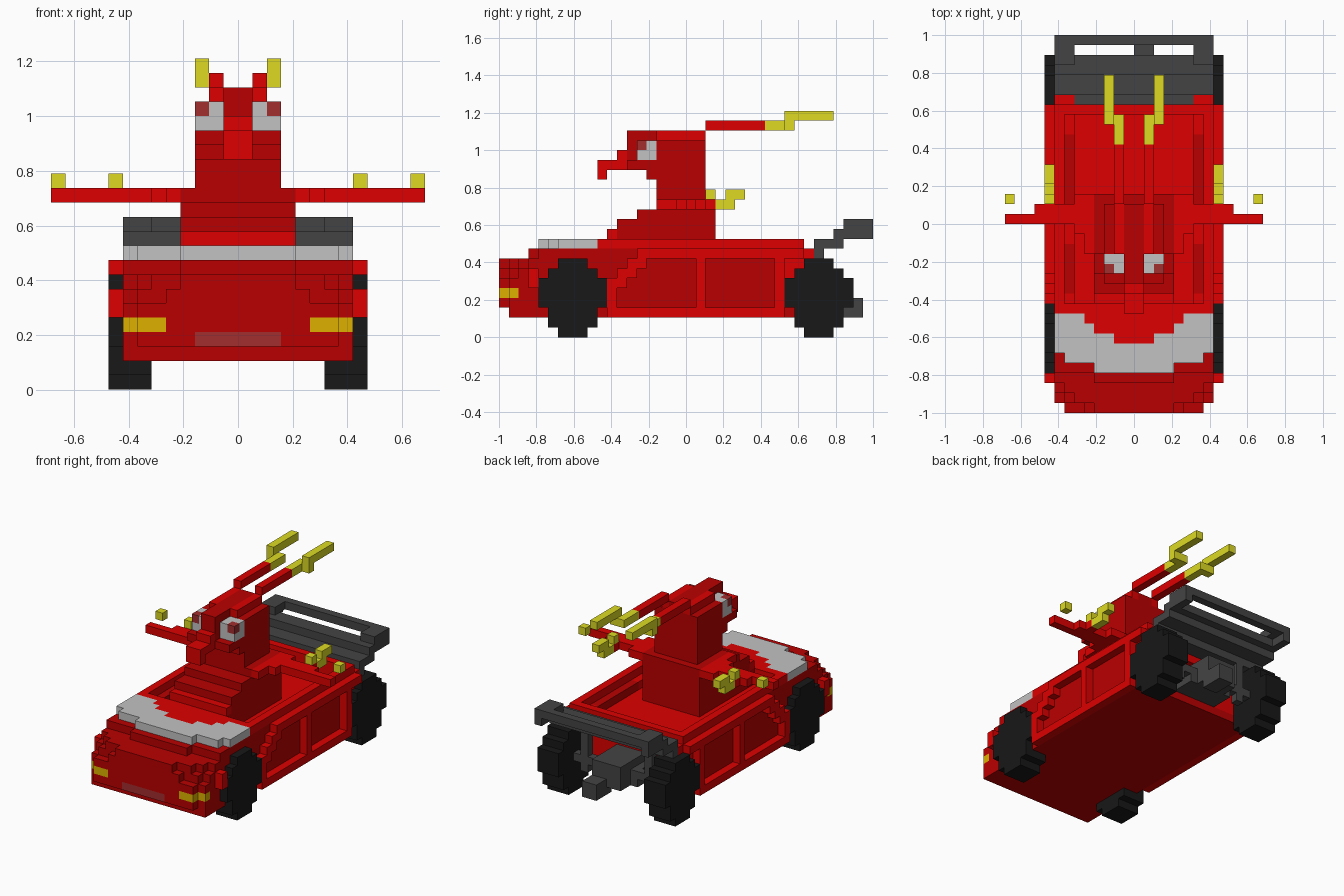
import bpy
import bmesh
from mathutils import Vector

UNIT = 2 / 38  # edge length of one block

if "Cube" in bpy.data.objects:
    bpy.data.objects.remove(bpy.data.objects["Cube"], do_unlink=True)


def linear(byte):
    c = byte / 255
    return c / 12.92 if c <= 0.04045 else ((c + 0.055) / 1.055) ** 2.4


def make_material(name, hex_code):
    rgba = [linear(b) for b in bytes.fromhex(hex_code)] + [1.0]
    mat = bpy.data.materials.new(name)
    mat.use_nodes = True
    mat.diffuse_color = rgba
    mat.node_tree.nodes["Principled BSDF"].inputs["Base Color"].default_value = rgba
    return mat


MATERIALS = {name: make_material(name, code) for name, code in (
    ("bright red", "DD0000"), ("dark red", "BA0000"), ("tyre black", "181818"),
    ("dark grey", "444444"), ("light grey", "C2C2C2"), ("yellow", "DDDA24"),
    ("amber", "DDB000"), ("dull maroon", "A32E2E"))}

blocks = {}  # cell -> (part, colour)


def box(part, colour, x, y, z, mirror=True):
    """Fill a range of blocks, on both sides by default; no part means carve."""
    for i in range(*x):
        for j in range(*y):
            for k in range(*z):
                for cell in {(i, j, k), (-1 - i if mirror else i, j, k)}:
                    if part:
                        blocks[cell] = (part, colour)
                    else:
                        blocks.pop(cell, None)


def carve(x, y, z):
    box(None, None, x, y, z)


# car body with a dark nose and underside
box("car_body", "bright red", (0, 8), (-9, 11), (2, 10))
box("car_body", "dark red", (0, 8), (-18, -8), (2, 8))
box("car_body", "dark red", (0, 8), (-15, -7), (8, 9))
box("car_body", "dark red", (0, 4), (-16, -15), (8, 9))
box("car_body", "dark red", (0, 8), (-18, 11), (2, 3))
box("car_body", "dark red", (7, 8), (-8, 9), (3, 9))
box("car_body", "dark red", (0, 7), (-19, -18), (3, 6))
box("car_body", "dark red", (0, 5), (-19, -18), (6, 7))
box("car_body", "dark red", (0, 4), (-19, -18), (7, 8))
box("car_body", "bright red", (0, 8), (11, 12), (7, 10))
box("car_body", "bright red", (0, 5), (-12, -8), (9, 10))

# bonnet corners stepping back with height
carve((7, 8), (-18, -17), (6, 7))
carve((6, 8), (-18, -17), (7, 8))
carve((7, 8), (-17, -16), (7, 8))

# open cockpit with inner ledges
carve((0, 7), (-8, 11), (8, 10))
box("cockpit_ledge", "bright red", (6, 7), (-8, 11), (8, 9))
box("cockpit_ledge", "dark red", (6, 7), (-7, -2), (8, 9))
box("cockpit_ledge", "dark red", (6, 7), (1, 9), (8, 9))

# raised door frames with recessed panels
box("door_frame", "bright red", (8, 9), (-8, 10), (2, 3))
box("door_frame", "bright red", (8, 9), (-5, 12), (8, 9))
box("door_frame", "bright red", (8, 9), (1, 2), (3, 8))
box("door_frame", "bright red", (8, 9), (9, 10), (3, 8))
box("door_frame", "bright red", (8, 9), (-8, -7), (3, 5))
for step in range(3):
    box("door_frame", "bright red", (8, 9), (step - 8, step - 6), (step + 5, step + 6))
box("front_fender", "bright red", (8, 9), (-16, -15), (5, 7))

# windscreen band, curving back towards the sides
box("windscreen", "light grey", (0, 2), (-15, -12), (9, 10))
box("windscreen", "light grey", (2, 4), (-15, -11), (9, 10))
box("windscreen", "light grey", (4, 5), (-14, -10), (9, 10))
box("windscreen", "light grey", (5, 7), (-14, -9), (9, 10))
box("windscreen", "light grey", (7, 8), (-13, -9), (9, 10))

# headlights and grille
box("headlight", "amber", (5, 7), (-19, -18), (4, 5))
box("headlight", "amber", (7, 8), (-18, -17), (4, 5))
box("grille", "dull maroon", (0, 3), (-19, -18), (3, 4))

# engine, offset exhaust and axle in the open tail
box("engine", "dark grey", (0, 2), (11, 16), (3, 6))
box("engine", "dark grey", (2, 3), (11, 14), (3, 5))
box("engine_strut", "dark grey", (4, 5), (13, 14), (3, 8))
box("rear_axle", "dark grey", (3, 6), (13, 14), (4, 5))
box("exhaust", "dark grey", (0, 2), (15, 18), (2, 4), mirror=False)

# stepped wheels
for name, start in (("front_wheel", -15), ("rear_wheel", 10)):
    for inset, low, high in ((2, 0, 8), (1, 1, 7), (0, 3, 6)):
        box(name, "tyre black", (6, 9), (start + inset, start + 7 - inset), (low, high))

# rear deck and open-framed spoiler
box("rear_deck", "dark grey", (0, 8), (12, 14), (8, 9))
box("rear_deck", "bright red", (6, 8), (12, 13), (8, 9))
box("rear_deck", "dark grey", (0, 8), (13, 16), (9, 10))
box("spoiler", "dark grey", (0, 8), (15, 17), (10, 11))
box("spoiler", "dark grey", (0, 8), (18, 19), (11, 12))
box("spoiler", "dark grey", (6, 8), (16, 19), (11, 12))
box("spoiler", "dark grey", (7, 8), (17, 19), (10, 11))

# driver torso stepping up to the shoulders
for front, low, high in ((-8, 8, 11), (-7, 11, 12), (-5, 12, 13)):
    box("driver_torso", "dark red", (0, 4), (front, 3), (low, high))
box("driver_torso", "bright red", (0, 4), (-8, -7), (10, 11))
box("driver_shoulders", "dark red", (0, 4), (-3, 3), (13, 14))
box("driver_neck", "dark red", (0, 3), (-3, 2), (14, 17))
box("driver_neck", "dark red", (0, 3), (-4, -3), (16, 17))

# arms tapering outwards, with claws
box("driver_arm", "bright red", (4, 5), (-3, 3), (13, 14))
box("driver_arm", "bright red", (5, 6), (-1, 3), (13, 14))
box("driver_arm", "bright red", (6, 10), (0, 2), (13, 14))
box("driver_arm", "bright red", (8, 9), (2, 3), (13, 14))
box("driver_arm", "bright red", (10, 13), (0, 1), (13, 14))
box("claw", "yellow", (12, 13), (2, 3), (14, 15))
box("claw", "yellow", (8, 9), (2, 3), (14, 15))
box("claw", "yellow", (8, 9), (3, 5), (13, 14))
box("claw", "yellow", (8, 9), (4, 6), (14, 15))

# head with beak
box("driver_head", "dark red", (0, 3), (-6, 2), (17, 18))
box("driver_head", "dark red", (0, 3), (-3, 2), (18, 20))
box("driver_head", "dark red", (0, 2), (-3, 2), (20, 21))
box("driver_head", "dark red", (0, 1), (-6, 2), (18, 21))
box("beak", "bright red", (0, 1), (-9, -6), (17, 18))
box("beak", "bright red", (0, 1), (-9, -8), (16, 17))
box("beak", "bright red", (0, 1), (-7, -6), (18, 19))

# eyes
box("eye", "light grey", (1, 3), (-5, -3), (18, 20))
box("pupil", "dull maroon", (2, 3), (-5, -4), (19, 20))

# long swept-back horns
box("horn", "bright red", (1, 2), (-3, 2), (20, 21))
box("horn", "bright red", (1, 2), (2, 8), (21, 22))
box("horn_tip", "yellow", (1, 2), (8, 11), (21, 22))
box("horn_tip", "yellow", (2, 3), (10, 11), (21, 23))
box("horn_tip", "yellow", (2, 3), (11, 15), (22, 23))


def face_corners(cell, axis, side):
    """Corners of one block face, wound to point outwards."""
    u, v = (axis + 1) % 3, (axis + 2) % 3
    corners = []
    for a, b in ((0, 0), (1, 0), (1, 1), (0, 1)):
        corner = list(cell)
        corner[axis] += side
        corner[u] += a
        corner[v] += b
        corners.append(tuple(corner))
    return corners if side else corners[::-1]


def build(part):
    """Turn the visible block faces of a part into a clean mesh."""
    cells = {c: col for c, (p, col) in blocks.items() if p == part}
    colours = sorted(set(cells.values()))
    bm = bmesh.new()
    verts = {}
    for cell, colour in cells.items():
        for axis in range(3):
            for side in (0, 1):
                neighbour = list(cell)
                neighbour[axis] += 2 * side - 1
                if tuple(neighbour) in blocks:
                    continue
                ring = []
                for corner in face_corners(cell, axis, side):
                    if corner not in verts:
                        verts[corner] = bm.verts.new(Vector(corner) * UNIT)
                    ring.append(verts[corner])
                bm.faces.new(ring).material_index = colours.index(colour)
    bmesh.ops.dissolve_limit(bm, angle_limit=0.01, verts=bm.verts[:],
                             edges=bm.edges[:], delimit={"MATERIAL"})
    mesh = bpy.data.meshes.new(part)
    bm.to_mesh(mesh)
    bm.free()
    for colour in colours:
        mesh.materials.append(MATERIALS[colour])
    bpy.context.collection.objects.link(bpy.data.objects.new(part, mesh))


for part_name in sorted({part for part, colour in blocks.values()}):
    build(part_name)
